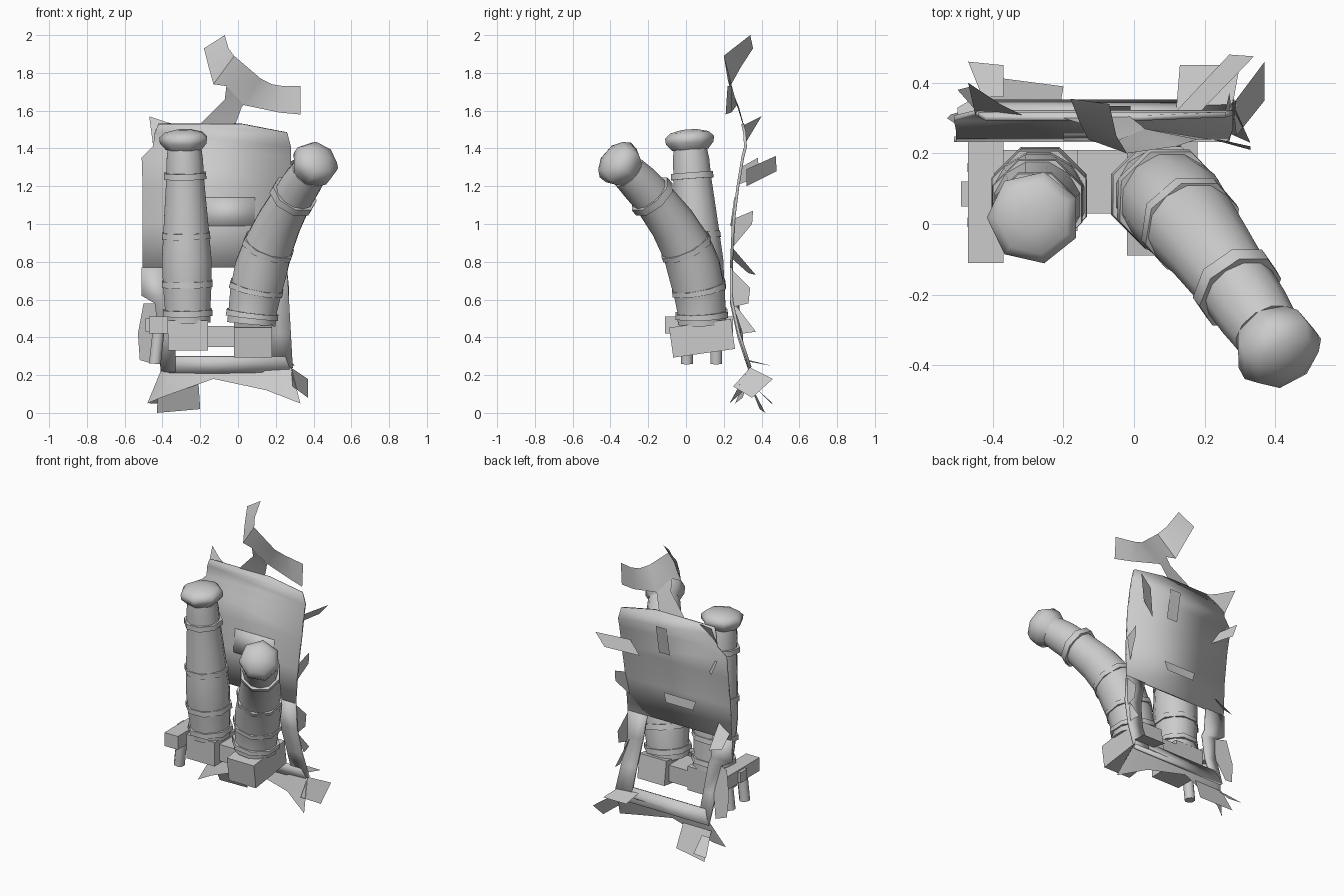
import bpy, math
from mathutils import Vector


def mesh_object(name, verts, faces, smooth=None):
    me = bpy.data.meshes.new(name)
    me.from_pydata([tuple(v) for v in verts], [], faces)
    ob = bpy.data.objects.new(name, me)
    bpy.context.collection.objects.link(ob)
    if smooth:
        bpy.context.view_layer.objects.active = ob
        ob.select_set(True)
        bpy.ops.object.shade_smooth_by_angle(angle=math.radians(smooth))
        ob.select_set(False)
    return ob


def ladder(name, pairs, thick=0, smooth=40):
    """Sheet skinned between successive pairs of edge points."""
    verts = [p for pair in pairs for p in pair]
    faces = [(2*i, 2*i+1, 2*i+3, 2*i+2) for i in range(len(pairs)-1)]
    ob = mesh_object(name, verts, faces, smooth)
    if thick:
        mod = ob.modifiers.new("thickness", 'SOLIDIFY')
        mod.thickness, mod.offset = thick, 0
    return ob


def rows(name, data, thick=0.015):
    """Sheet from rows of (z, left x, right x, y)."""
    return ladder(name, [((l, y, z), (r, y, z)) for z, l, r, y in data], thick)


def sweep(name, path, profile, sides=8):
    """Rings of radius r at parameter t along a cubic bezier."""
    a, b, c, d = [Vector(p) for p in path]
    verts, n = [], sides
    for t, r in profile:
        u = 1 - t
        pos = a*u**3 + b*3*u*u*t + c*3*u*t*t + d*t**3
        tan = ((b-a)*u*u + (c-b)*2*u*t + (d-c)*t*t).normalized()
        e1 = Vector((0, 1, 0)).cross(tan).normalized()
        e2 = tan.cross(e1)
        for k in range(n):
            ang = math.tau*(k+0.5)/n
            verts.append(pos + (e1*math.cos(ang) + e2*math.sin(ang))*r)
    m = len(profile)
    faces = [(i*n+k, i*n+(k+1) % n, (i+1)*n+(k+1) % n, (i+1)*n+k)
             for i in range(m-1) for k in range(n)]
    faces += [tuple(range(n))[::-1], tuple(range((m-1)*n, m*n))]
    return mesh_object(name, verts, faces, 50)


def box(name, lo, hi, rot=(0, 0, 0)):
    lo, hi = Vector(lo), Vector(hi)
    bpy.ops.mesh.primitive_cube_add(size=1, location=(lo+hi)/2, rotation=rot)
    ob = bpy.context.object
    ob.name, ob.scale = name, hi-lo


# two tubes, one straight and one bent forward, each with bands and a domed cap
A, B = Vector((-0.265, 0.09, 0.48)), Vector((-0.285, 0.015, 1.50))
paths = {
    "straight": [A, A.lerp(B, 1/3), A.lerp(B, 2/3), B],
    "bent": [(0.07, 0.085, 0.47), (0.10, 0.08, 0.80), (0.20, -0.03, 1.04), (0.445, -0.41, 1.37)],
}
for key, path in paths.items():
    k, c = (1.0, 1.0) if key == "straight" else (1.06, 0.95)
    sweep(key + "_tube", path, [(t, r*k) for t, r in
          [(0, .125), (.08, .125), (.18, .132), (.32, .136), (.40, .130), (.47, .125),
           (.60, .115), (.75, .103), (.84, .100), (.90, .092)]], 12)
    for i, (t, r) in enumerate([(.05, .142), (.20, .146), (.45, .138), (.76, .122)]):
        sweep(f"{key}_band_{i}", path, [(t-.016, r*k), (t+.016, r*k-.002)])
    sweep(key + "_cap", path, [(.895, .098*c), (.93, .130*c), (.96, .133*c), (.985, .105*c), (1, .04)], 7)

# base boxes and connector
box("left_base", (-0.37, -0.02, 0.33), (-0.16, 0.21, 0.49))
box("right_base", (-0.02, -0.08, 0.315), (0.18, 0.25, 0.475), (math.radians(8), 0, 0))
box("base_connector", (-0.17, 0.03, 0.35), (-0.01, 0.21, 0.46))

# side bracket with small canisters
box("bracket_bar", (-0.47, -0.11, 0.42), (-0.37, 0.25, 0.51))
box("bracket_cross", (-0.49, 0.05, 0.43), (-0.36, 0.12, 0.50))
for i, y in enumerate((0.005, 0.16)):
    sweep(f"canister_{i}", [(-0.44, y, 0.26), (-0.435, y, 0.32), (-0.425, y, 0.38), (-0.42, y, 0.44)],
          [(0, .034), (1, .034)])

# back plate, legs and lower band
rows("back_plate", [(1.53, -0.42, 0.02, 0.30), (1.485, -0.44, 0.26, 0.31), (1.41, -0.45, 0.28, 0.315),
                    (1.35, -0.51, 0.28, 0.30), (1.2, -0.505, 0.28, 0.275), (1.0, -0.505, 0.27, 0.25),
                    (0.77, -0.505, 0.26, 0.24)])
rows("left_leg", [(0.77, -0.51, -0.37, 0.24), (0.62, -0.51, -0.36, 0.24), (0.58, -0.44, -0.34, 0.24),
                  (0.40, -0.42, -0.33, 0.28), (0.22, -0.41, -0.33, 0.34)])
rows("right_leg", [(0.77, 0.12, 0.26, 0.24), (0.60, 0.15, 0.27, 0.24),
                   (0.42, 0.17, 0.28, 0.28), (0.24, 0.17, 0.29, 0.34)])
rows("lower_band", [(0.30, -0.37, 0.25, 0.315), (0.21, -0.41, 0.285, 0.345)])
rows("plate_patch", [(1.14, -0.20, 0.09, 0.26), (0.99, -0.20, 0.09, 0.24)], 0.01)

# torn flag above the plate: upper arm, right arm and stem
ladder("flag_arm", [((-.07, .34, 2.0), (-.18, .355, 1.93)), ((-.05, .25, 1.93), (-.155, .29, 1.83)),
                    ((-.02, .20, 1.89), (-.13, .24, 1.74)),
                    ((.12, .22, 1.77), (-.06, .23, 1.73)), ((.18, .24, 1.74), (.03, .27, 1.63)),
                    ((.24, .24, 1.73), (.22, .24, 1.59)), ((.33, .22, 1.73), (.33, .21, 1.58))])
ladder("flag_stem", [((-.06, .23, 1.74), (.03, .27, 1.63)), ((-.07, .26, 1.66), (.02, .28, 1.62)),
                     ((-.20, .30, 1.53), (-.02, .31, 1.51))])

# lower skirt
ladder("skirt", [((-.41, .33, .22), (-.48, .26, .05)), ((-.36, .34, .225), (-.41, .30, .08)),
                 ((-.12, .345, .235), (-.13, .33, .18)), ((.12, .345, .245), (.15, .31, .12)),
                 ((.28, .34, .25), (.33, .23, .05))])

# loose flaps around the edges
flaps = {
    "upper_right_flap": [(.12, .32, 1.20), (.27, .48, 1.28), (.34, .475, 1.36), (.19, .32, 1.29)],
    "middle_right_flap": [(.27, .26, 1.03), (.28, .355, 1.07), (.28, .35, 1.0), (.24, .25, .88)],
    "lower_right_flap": [(.26, .24, .76), (.27, .34, .66), (.27, .33, .58), (.26, .25, .56)],
    "leg_right_flap": [(.24, .24, .60), (.27, .37, .43), (.28, .30, .42)],
    "corner_flap": [(-.45, .31, 1.42), (-.47, .40, 1.57), (-.38, .34, 1.54), (-.30, .30, 1.52)],
    "upper_left_flap": [(-.37, .28, 1.21), (-.46, .39, 1.25), (-.50, .38, 1.35), (-.42, .29, 1.30)],
    "middle_left_flap": [(-.42, .25, .87), (-.43, .37, .73), (-.50, .33, .74), (-.50, .24, .82)],
}
more = {
    "leg_left_flap": [(-.42, .24, .58), (-.50, .28, .58), (-.53, .30, .42), (-.52, .31, .28), (-.45, .33, .26), (-.41, .29, .40)],
    "bottom_right_flap": [(.28, .34, .24), (.37, .46, .18), (.37, .35, .08), (.29, .25, .14)],
    "bottom_back_flap": [(.12, .33, .28), (.13, .45, .25), (.30, .45, .25), (.28, .34, .27)],
    "bottom_tag": [(-.42, .33, .17), (-.21, .33, .17), (-.20, .39, .02), (-.43, .42, 0)],
    "bottom_tag_side": [(-.43, .36, .14), (-.37, .36, .14), (-.37, .45, .05), (-.47, .46, .05)],
    "back_strip": [(-.09, .335, 1.44), (-.01, .335, 1.44), (-.01, .30, 1.25), (-.09, .30, 1.25)],
    "back_lower_strip": [(-.26, .265, .97), (-.02, .265, .97), (-.04, .27, .91), (-.24, .27, .91)],
}
for name, pts in {**flaps, **more}.items():
    mesh_object(name, pts, [tuple(range(len(pts)))])
